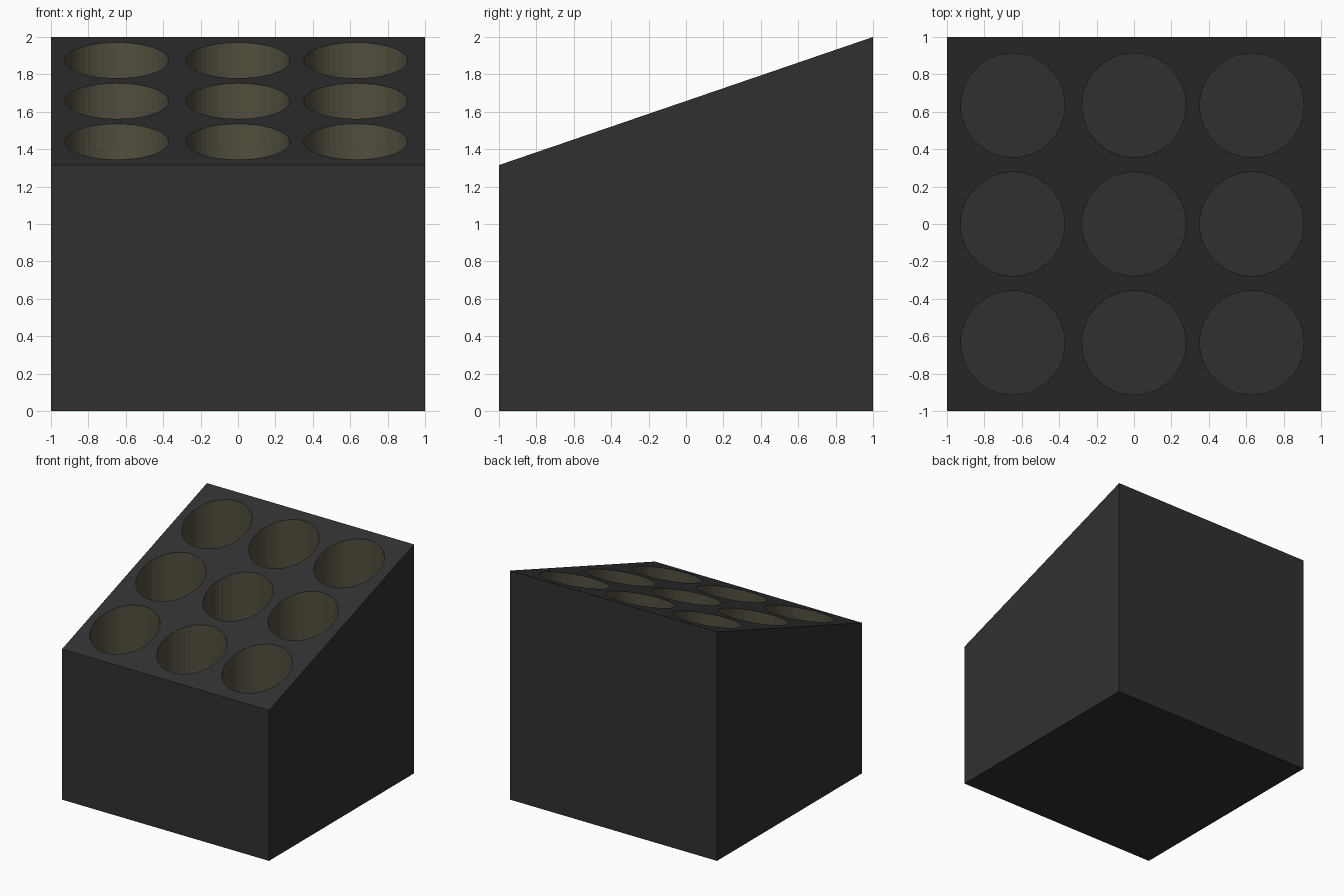
import bpy, bmesh
from mathutils import Matrix

if "Cube" in bpy.data.objects:
    bpy.data.objects.remove(bpy.data.objects["Cube"])


def material(name, rgb):
    m = bpy.data.materials.new(name)
    m.diffuse_color = (*rgb, 1)
    m.use_nodes = True
    m.node_tree.nodes["Principled BSDF"].inputs["Base Color"].default_value = m.diffuse_color
    return m


MATS = [material("charcoal", (0.03, 0.03, 0.03)),
        material("olive_lining", (0.085, 0.077, 0.048))]


def make_object(name, bm):
    bmesh.ops.recalc_face_normals(bm, faces=bm.faces)
    mesh = bpy.data.meshes.new(name)
    bm.to_mesh(mesh)
    bm.free()
    for m in MATS:
        mesh.materials.append(m)
    ob = bpy.data.objects.new(name, mesh)
    bpy.context.collection.objects.link(ob)
    return ob


# Sloped block: side profile (y, z) extruded along x
bm = bmesh.new()
profile = [(-1, 0), (1, 0), (1, 2), (-1, 1.315)]
side = bm.faces.new([bm.verts.new((-1, y, z)) for y, z in profile])
ext = bmesh.ops.extrude_face_region(bm, geom=[side])
bmesh.ops.translate(bm, vec=(2, 0, 0),
                    verts=[v for v in ext["geom"] if isinstance(v, bmesh.types.BMVert)])
block = make_object("holder_block", bm)

# Nine upright round wells, lined in olive with charcoal floors
FLOOR, TOP, RADIUS = 0.15, 2.3, 0.278
bm = bmesh.new()
for x in (-0.648, 0, 0.63):
    for y in (-0.635, 0, 0.635):
        bmesh.ops.create_cone(bm, cap_ends=True, segments=48,
                              radius1=RADIUS, radius2=RADIUS, depth=TOP - FLOOR,
                              matrix=Matrix.Translation((x, y, (TOP + FLOOR) / 2)))
for f in bm.faces:
    f.normal_update()
    f.material_index = 0 if abs(f.normal.z) > 0.5 else 1
wells = make_object("well_cutter", bm)
wells.hide_render = True
wells.hide_viewport = True

cut = block.modifiers.new("wells", 'BOOLEAN')
cut.operation = 'DIFFERENCE'
cut.solver = 'EXACT'
cut.object = wells
